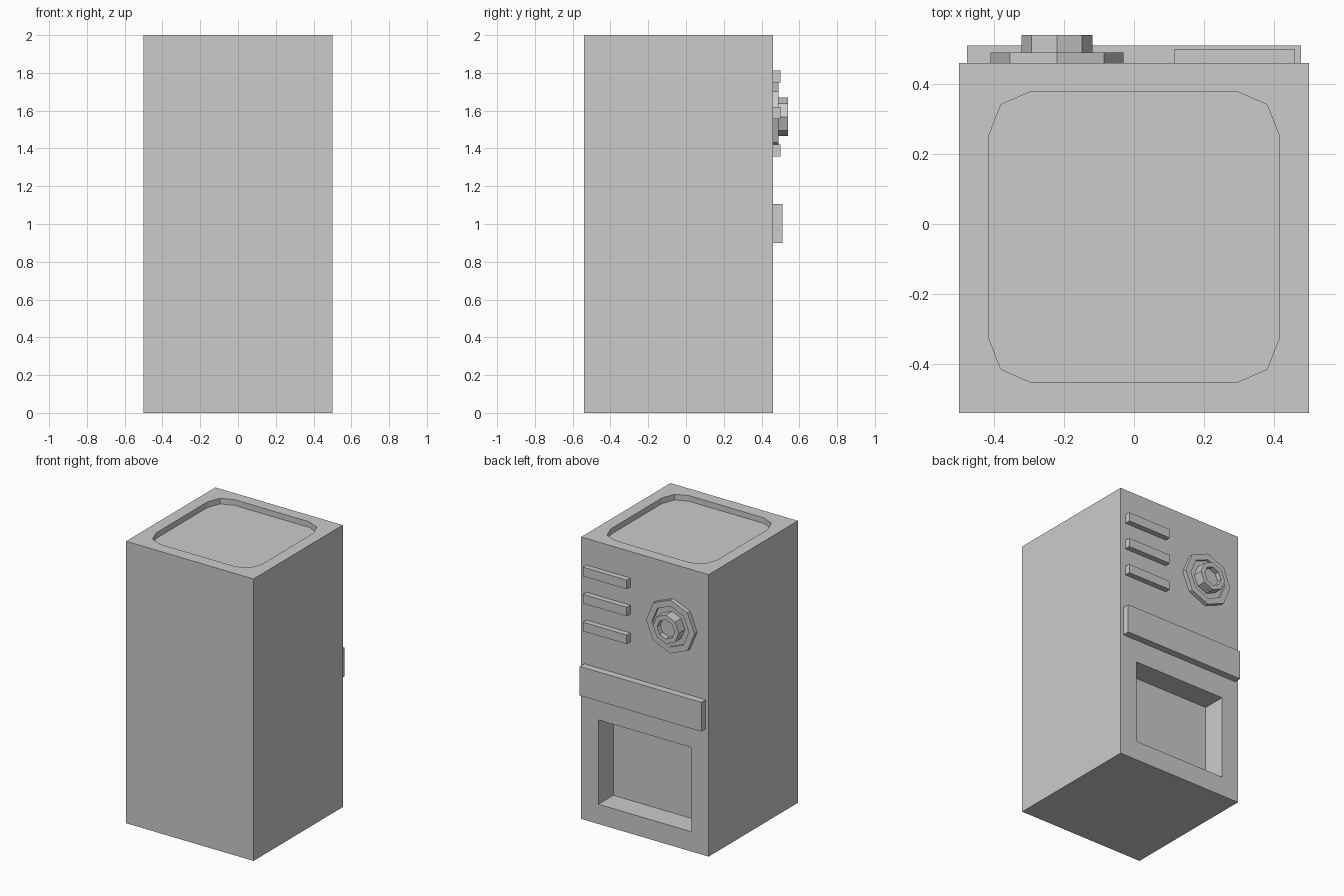
import bpy, bmesh, math

if "Cube" in bpy.data.objects:
    bpy.data.objects.remove(bpy.data.objects["Cube"])

BACK = 0.46   # y of the detailed face


def finish(name, bm):
    bmesh.ops.recalc_face_normals(bm, faces=bm.faces[:])
    mesh = bpy.data.meshes.new(name)
    bm.to_mesh(mesh)
    bm.free()
    ob = bpy.data.objects.new(name, mesh)
    bpy.context.collection.objects.link(ob)
    return ob


def prism(name, outline, z0, z1):
    bm = bmesh.new()
    face = bm.faces.new([bm.verts.new((x, y, z0)) for x, y in outline])
    ext = bmesh.ops.extrude_face_region(bm, geom=[face])
    top = [v for v in ext["geom"] if isinstance(v, bmesh.types.BMVert)]
    bmesh.ops.translate(bm, verts=top, vec=(0, 0, z1 - z0))
    return finish(name, bm)


def box(name, x0, x1, y0, y1, z0, z1):
    return prism(name, [(x0, y0), (x1, y0), (x1, y1), (x0, y1)], z0, z1)


def carve(ob, cutter):
    cutter.hide_render = True
    mod = ob.modifiers.new("carve", 'BOOLEAN')
    mod.operation = 'DIFFERENCE'
    mod.solver = 'EXACT'
    mod.object = cutter
    bpy.context.view_layer.objects.active = ob
    bpy.ops.object.modifier_apply(modifier=mod.name)
    bpy.data.objects.remove(cutter, do_unlink=True)


def lathe(name, cx, cz, profile, sides):
    # profile of (radius, y) turned around an axis parallel to y
    bm = bmesh.new()
    rings = []
    for r, y in profile:
        rings.append([bm.verts.new((cx + r * math.cos(2 * math.pi * i / sides), y,
                                    cz + r * math.sin(2 * math.pi * i / sides)))
                      for i in range(sides)])
    for a, b in zip(rings, rings[1:]):
        for i in range(sides):
            j = (i + 1) % sides
            bm.faces.new((a[i], a[j], b[j], b[i]))
    bm.faces.new(rings[0])
    bm.faces.new(rings[-1])
    return finish(name, bm)


# Cabinet body with a shallow rounded tray in the top and a deep opening in the back
body = box("cabinet_body", -0.5, 0.5, -0.54, BACK, 0, 2)
cy = -0.037
corner = [(0.415, 0.289), (0.38, 0.378), (0.295, 0.415)]
tray = []
for sx, sy in ((1, 1), (-1, 1), (-1, -1), (1, -1)):
    pts = [(sx * x, cy + sy * y) for x, y in corner]
    tray += pts if sx * sy > 0 else pts[::-1]
carve(body, prism("tray_cutter", tray, 1.96, 2.1))
carve(body, box("opening_cutter", -0.365, 0.365, BACK - 0.167, BACK + 0.1, 0.14, 0.738))

# Wide band across the middle
box("middle_band", -0.477, 0.477, BACK - 0.005, 0.51, 0.9, 1.107)

# Three slats
for i, z in enumerate((1.39, 1.587, 1.78)):
    box(f"slat_{i + 1}", 0.115, 0.46, BACK - 0.005, 0.5, z - 0.032, z + 0.032)

# Eight-sided dial: outer rim, groove and hollow knob
lathe("dial", -0.22, 1.567,
      [(0.19, BACK - 0.005), (0.19, 0.49), (0.145, 0.49), (0.145, 0.472), (0.102, 0.472),
       (0.102, 0.54), (0.068, 0.54), (0.068, 0.505)], 8)
